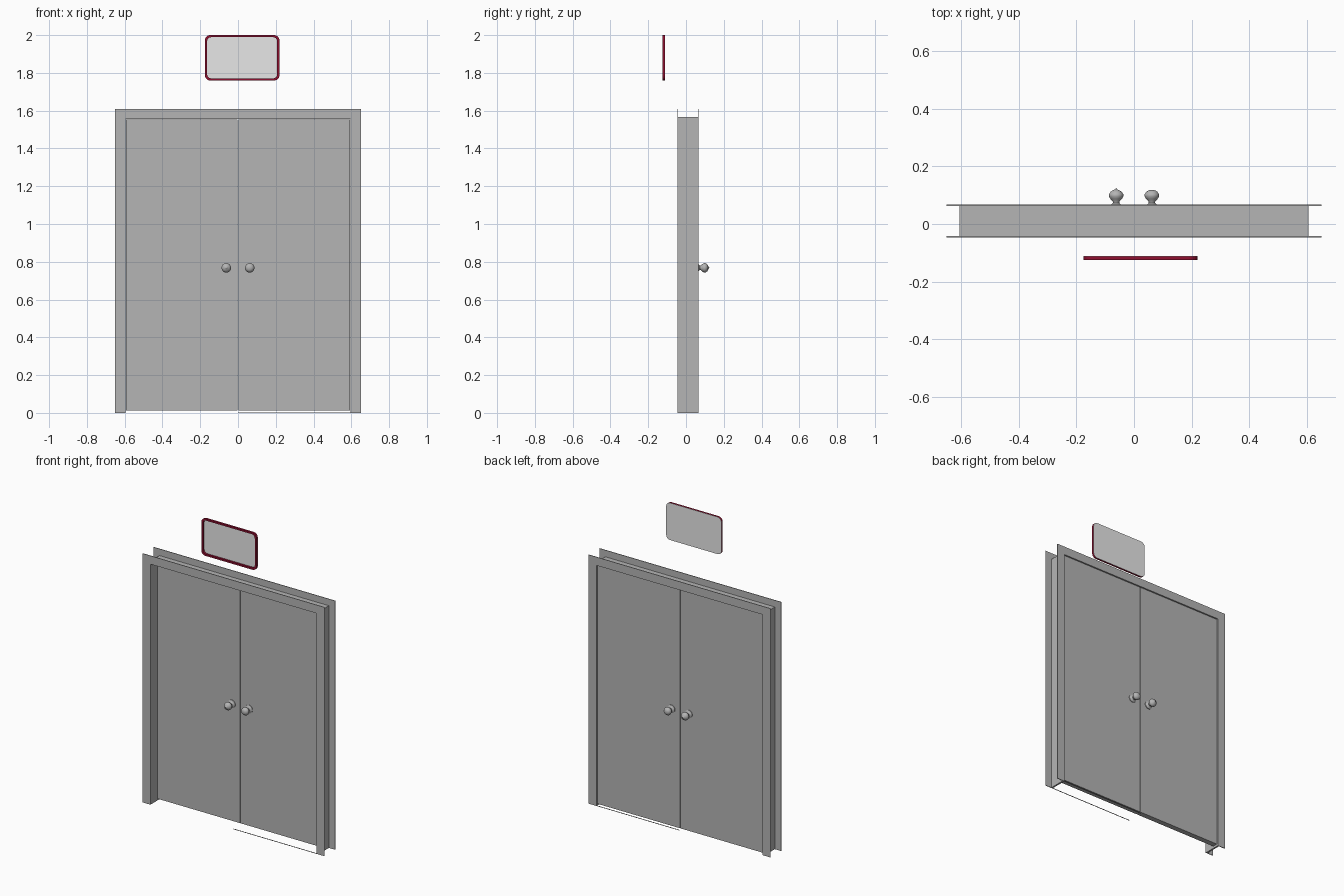
import bpy, bmesh, math
from mathutils import Vector

if "Cube" in bpy.data.objects:
    bpy.data.objects.remove(bpy.data.objects["Cube"], do_unlink=True)


def material(name, rgb):
    m = bpy.data.materials.new(name)
    m.use_nodes = True
    m.diffuse_color = (*rgb, 1)
    m.node_tree.nodes["Principled BSDF"].inputs["Base Color"].default_value = (*rgb, 1)
    return m


GREY = material("door grey", (0.46, 0.46, 0.46))
PALE = material("panel pale grey", (0.8, 0.8, 0.8))
RED = material("dark red", (0.28, 0.005, 0.03))


def finish(name, bm, mat):
    bmesh.ops.recalc_face_normals(bm, faces=bm.faces[:])
    mesh = bpy.data.meshes.new(name)
    bm.to_mesh(mesh)
    bm.free()
    mesh.materials.append(mat)
    ob = bpy.data.objects.new(name, mesh)
    bpy.context.collection.objects.link(ob)
    return ob


def box(name, lo, hi, mat):
    bm = bmesh.new()
    bmesh.ops.create_cube(bm, size=1)
    lo, hi = Vector(lo), Vector(hi)
    for v in bm.verts:
        v.co = (lo + hi) / 2 + v.co * (hi - lo)
    return finish(name, bm, mat)


def extrude_y(bm, depth):
    # thicken flat faces lying in the xz plane towards +y
    geo = bmesh.ops.extrude_face_region(bm, geom=bm.faces[:], use_keep_orig=True)["geom"]
    verts = [g for g in geo if isinstance(g, bmesh.types.BMVert)]
    bmesh.ops.translate(bm, verts=verts, vec=(0, depth, 0))


def rounded_rect(cx, cz, w, h, r, steps=6):
    points = []
    for i, (sx, sz) in enumerate([(1, 1), (-1, 1), (-1, -1), (1, -1)]):
        for k in range(steps + 1):
            a = (i + k / steps) * math.pi / 2
            points.append((cx + sx * (w / 2 - r) + r * math.cos(a),
                           cz + sz * (h / 2 - r) + r * math.sin(a)))
    return points


# Main sizes
OUT_X, IN_X, OUT_Z, IN_Z = 0.65, 0.595, 1.61, 1.556
FRONT, BACK, PLATE = -0.046, 0.067, 0.004


# Mitred casings on both faces of the opening
def casing(name, y):
    bm = bmesh.new()
    outer = [(-OUT_X, 0), (-OUT_X, OUT_Z), (OUT_X, OUT_Z), (OUT_X, 0)]
    inner = [(-IN_X, 0), (-IN_X, IN_Z), (IN_X, IN_Z), (IN_X, 0)]
    o = [bm.verts.new((x, y, z)) for x, z in outer]
    i = [bm.verts.new((x, y, z)) for x, z in inner]
    for k in range(3):
        bm.faces.new((o[k], o[k + 1], i[k + 1], i[k]))
    extrude_y(bm, PLATE)
    finish(name, bm, GREY)


casing("front_casing", FRONT)
casing("back_casing", BACK - PLATE)

# Jambs lining the opening
y0, y1 = FRONT + PLATE, BACK - PLATE
for side, s in (("left", 1), ("right", -1)):
    xs = sorted((s * IN_X, s * 0.606))
    box(side + "_jamb", (xs[0], y0, 0), (xs[1], y1, 1.567), GREY)
box("head_jamb", (-IN_X, y0, IN_Z), (IN_X, y1, 1.567), GREY)

# Hairline sills below the left door
box("front_sill_edge", (0, FRONT, 0), (IN_X, FRONT + 0.003, 0.003), GREY)
box("back_sill_edge", (0, BACK - 0.003, 0), (IN_X, BACK, 0.003), GREY)

# Pair of doors
DOOR_FRONT, DOOR_BACK = 0.025, 0.06
for side, s in (("left", 1), ("right", -1)):
    xs = sorted((s * 0.002, s * 0.593))
    box(side + "_door", (xs[0], DOOR_FRONT, 0.012), (xs[1], DOOR_BACK, 1.554), GREY)


# Turned knobs, given as radius and distance from the door
def knob(name, x, y, direction, tip):
    profile = [(0, 0), (0.026, 0), (0.026, 0.004), (0.016, 0.008), (0.011, 0.013),
               (0.012, 0.019), (0.02, 0.027), (0.025, 0.036), (0.025, 0.043),
               (0.019, 0.052), (0.011, 0.057)]
    profile += [(0.004, 0.06), (0, 0.066)] if tip else [(0, 0.058)]
    bm = bmesh.new()
    verts = [bm.verts.new((r, d * direction, 0)) for r, d in profile]
    edges = [bm.edges.new(pair) for pair in zip(verts, verts[1:])]
    bmesh.ops.spin(bm, geom=verts + edges, cent=(0, 0, 0), axis=(0, 1, 0),
                   angle=math.tau, steps=24)
    bmesh.ops.remove_doubles(bm, verts=bm.verts[:], dist=0.0002)
    ob = finish(name, bm, GREY)
    ob.location = (x, y, 0.768)
    bpy.ops.object.select_all(action="DESELECT")
    ob.select_set(True)
    bpy.context.view_layer.objects.active = ob
    bpy.ops.object.shade_smooth_by_angle(angle=math.radians(40))


for side, s in (("left", 1), ("right", -1)):
    knob(side + "_front_knob", s * 0.062, DOOR_FRONT, -1, s < 0)
    knob(side + "_back_knob", s * 0.062, DOOR_BACK, 1, s < 0)

# Sign above the doors: rounded red rim around a recessed panel
SX, SZ, SW, SH = 0.022, 1.88, 0.395, 0.24
outer = rounded_rect(SX, SZ, SW, SH, 0.028)
inner = rounded_rect(SX, SZ, SW - 0.024, SH - 0.022, 0.022)
bm = bmesh.new()
o = [bm.verts.new((x, -0.125, z)) for x, z in outer]
i = [bm.verts.new((x, -0.125, z)) for x, z in inner]
for k in range(len(o)):
    n = (k + 1) % len(o)
    bm.faces.new((o[k], o[n], i[n], i[k]))
extrude_y(bm, 0.013)
finish("sign_rim", bm, RED)

bm = bmesh.new()
bm.faces.new([bm.verts.new((x, -0.112, z)) for x, z in outer])
extrude_y(bm, 0.001)
finish("sign_panel", bm, PALE)
